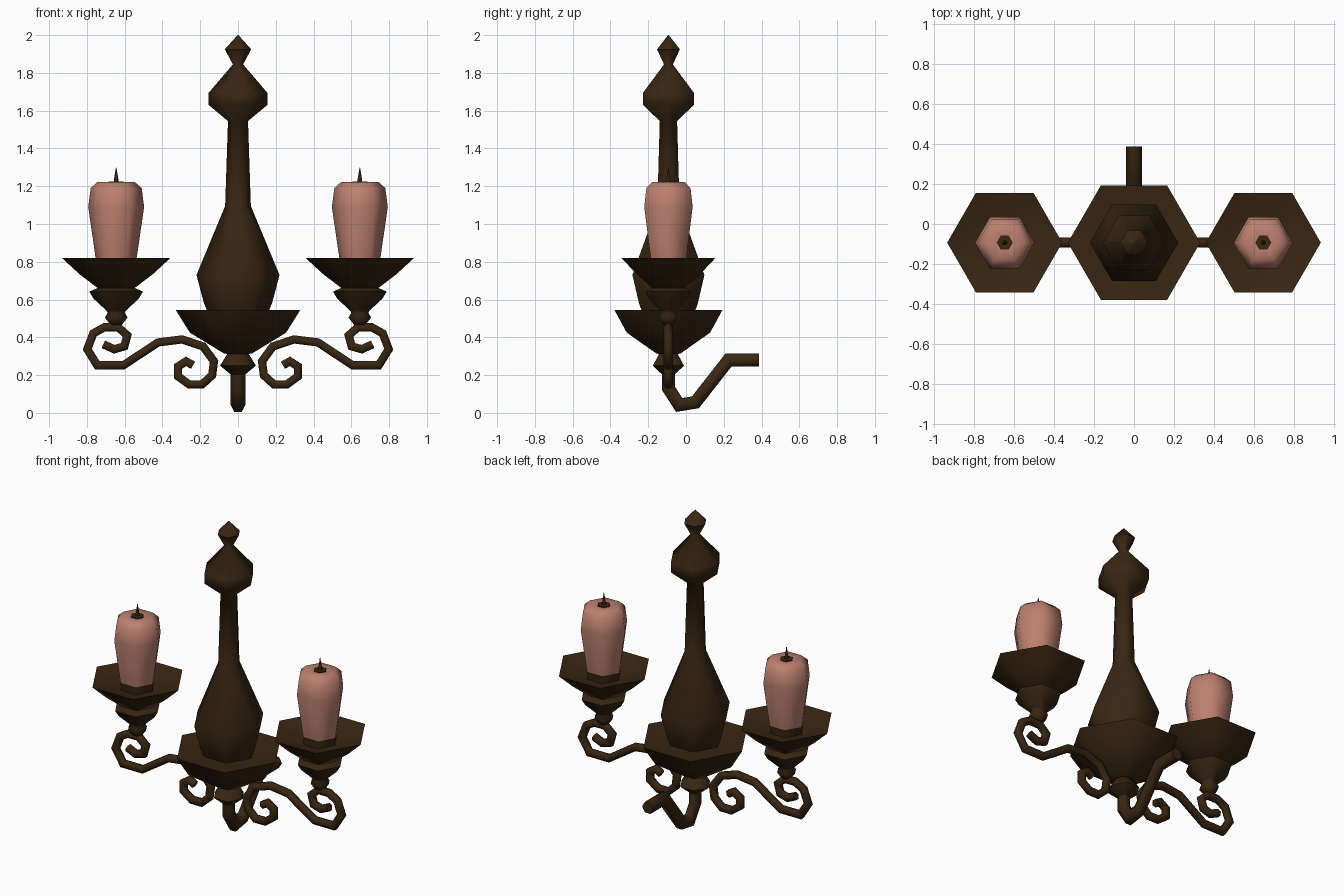
import bpy, bmesh, math
from mathutils import Vector

if "Cube" in bpy.data.objects:
    bpy.data.objects.remove(bpy.data.objects["Cube"])

Y0 = -0.093   # depth of the lamp plane
XC = 0.645    # sideways offset of the candles


def material(name, rgb):
    m = bpy.data.materials.new(name)
    m.diffuse_color = (*rgb, 1)
    m.use_nodes = True
    m.node_tree.nodes["Principled BSDF"].inputs["Base Color"].default_value = m.diffuse_color
    return m


BRONZE = material("dark_bronze", (0.040, 0.019, 0.006))
WAX = material("pink_wax", (0.50, 0.215, 0.16))


def finish(bm, name, mat, angle):
    bmesh.ops.recalc_face_normals(bm, faces=bm.faces)
    me = bpy.data.meshes.new(name)
    bm.to_mesh(me)
    bm.free()
    me.materials.append(mat)
    ob = bpy.data.objects.new(name, me)
    bpy.context.collection.objects.link(ob)
    bpy.ops.object.select_all(action='DESELECT')
    ob.select_set(True)
    bpy.context.view_layer.objects.active = ob
    bpy.ops.object.shade_smooth_by_angle(angle=math.radians(angle))
    return ob


def skin(bm, rings):
    n = len(rings[0])
    for a, b in zip(rings, rings[1:]):
        for i in range(n):
            j = (i + 1) % n
            bm.faces.new((a[i], a[j], b[j], b[i]))
    bm.faces.new(rings[0])
    bm.faces.new(rings[-1])


def lathe(name, profile, x, mat, sides=6, angle=62):
    """Turned part: profile is (radius, z) pairs, closed at both ends."""
    bm = bmesh.new()
    rings = []
    for r, z in profile:
        rings.append([bm.verts.new((x + r * math.cos(t), Y0 + r * math.sin(t), z))
                      for t in (2 * math.pi * i / sides for i in range(sides))])
    skin(bm, rings)
    return finish(bm, name, mat, angle)


def tube(name, path, normal, radius, mat, sides=6):
    """Bent rod along a planar path."""
    bm = bmesh.new()
    pts = [Vector(p) for p in path]
    n = Vector(normal)
    rings = []
    for i, p in enumerate(pts):
        d0 = (p - pts[max(i - 1, 0)]).normalized()
        d1 = (pts[min(i + 1, len(pts) - 1)] - p).normalized()
        tangent = (d0 + d1).normalized()
        d = d1 if d1.length else d0
        side = tangent.cross(n).normalized()
        miter = 1 / max(0.7, tangent.dot(d))
        rings.append([bm.verts.new(p + side * (radius * miter * math.cos(t))
                                   + n * (radius * math.sin(t)))
                      for t in (2 * math.pi * (k + 0.5) / sides for k in range(sides))])
    skin(bm, rings)
    return finish(bm, name, mat, 62)


# Central turned column with finial
lathe("column", [(0.002, 2.0), (0.07, 1.925), (0.027, 1.845), (0.155, 1.695),
                 (0.155, 1.63), (0.053, 1.545), (0.068, 1.095), (0.22, 0.73),
                 (0.18, 0.58), (0.155, 0.52)], 0, BRONZE)

# Central bowl and lower knob
lathe("bowl", [(0.15, 0.525), (0.33, 0.545), (0.255, 0.425), (0.075, 0.315),
               (0.045, 0.31)], 0, BRONZE)
lathe("lower_knob", [(0.055, 0.315), (0.095, 0.25), (0.035, 0.20)], 0, BRONZE)

# Wall hook that curves to the back
hook = [(Y0, 0.30), (Y0, 0.13), (-0.036, 0.042), (0.05, 0.056), (0.225, 0.28), (0.387, 0.28)]
tube("wall_hook", [(0, y, z) for y, z in hook], (1, 0, 0), 0.039, BRONZE)

# S-scroll from the outer curl to the inner curl
scroll = [(0.713, 0.363), (0.655, 0.337), (0.602, 0.352), (0.586, 0.41), (0.634, 0.453),
          (0.708, 0.453), (0.766, 0.421), (0.798, 0.337), (0.745, 0.252), (0.607, 0.252),
          (0.423, 0.373), (0.296, 0.389), (0.185, 0.352), (0.127, 0.273), (0.137, 0.199),
          (0.190, 0.151), (0.259, 0.151), (0.317, 0.193), (0.317, 0.246), (0.275, 0.273),
          (0.238, 0.252)]

for s, label in ((-1, "left"), (1, "right")):
    x = s * XC
    tube(label + "_scroll_arm", [(s * px, Y0, z) for px, z in scroll], (0, 1, 0), 0.025, BRONZE)
    # Shallow dish, knobs and socket under the candle
    lathe(label + "_dish", [(0.11, 0.765), (0.287, 0.82), (0.195, 0.735), (0.09, 0.655)],
          x, BRONZE)
    lathe(label + "_dish_knob", [(0.09, 0.665), (0.142, 0.642), (0.12, 0.605), (0.05, 0.54),
                                 (0.045, 0.53), (0.06, 0.505), (0.03, 0.465)], x, BRONZE)
    lathe(label + "_candle_socket", [(0.108, 0.815), (0.103, 0.755)], x, BRONZE)
    # Candle, melted well and wick
    lathe(label + "_candle", [(0.045, 1.219), (0.098, 1.223), (0.135, 1.19), (0.148, 1.09),
                              (0.108, 0.815)], x, WAX)
    lathe(label + "_candle_well", [(0.04, 1.224), (0.04, 1.215)], x, BRONZE)
    lathe(label + "_wick", [(0.001, 1.30), (0.012, 1.235), (0.012, 1.215)], x, BRONZE)
